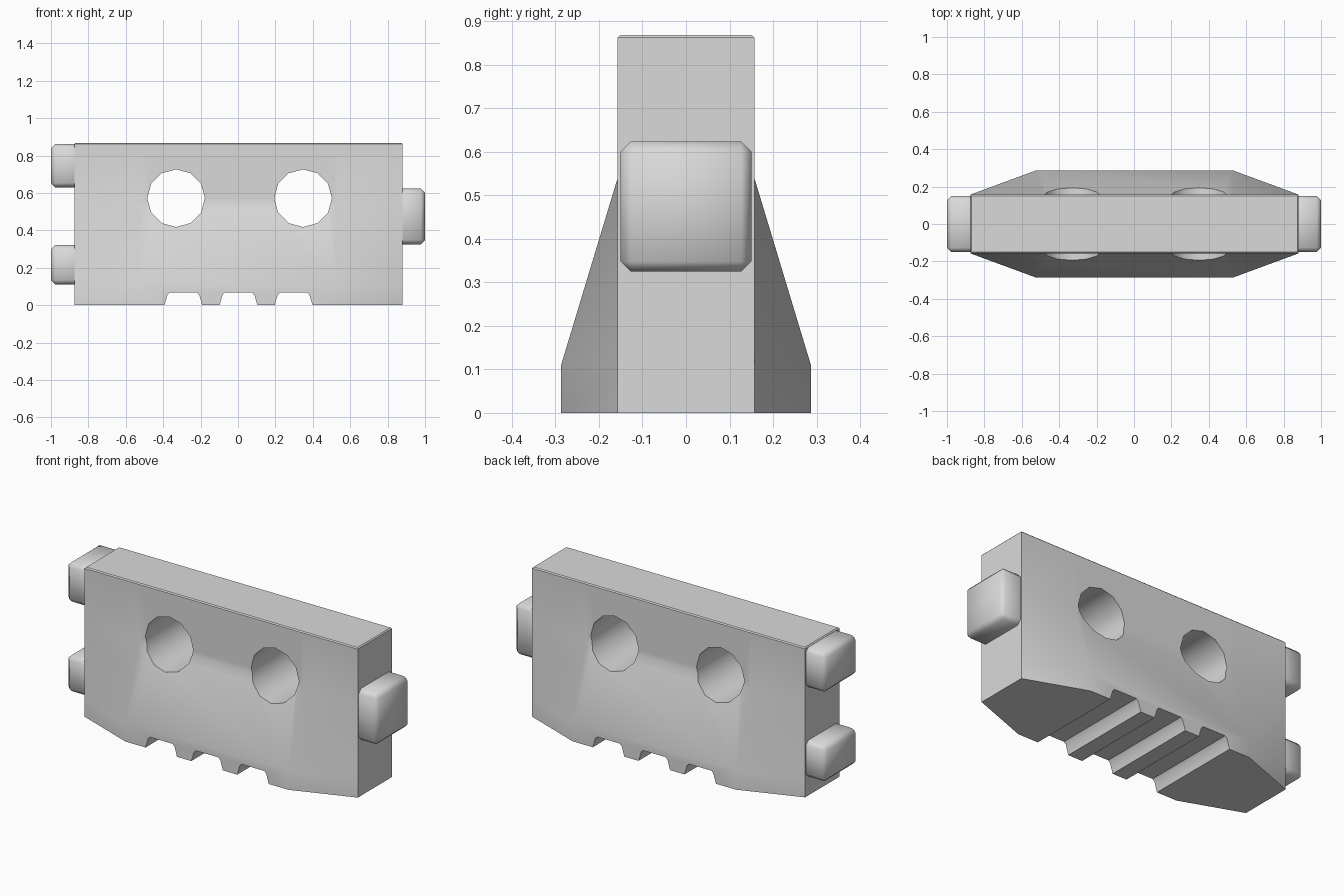
import bpy, bmesh, math

cube = bpy.data.objects.get("Cube")
if cube:
    bpy.data.objects.remove(cube, do_unlink=True)

concrete = bpy.data.materials.new("concrete_grey")
concrete.use_nodes = True
grey = (0.7, 0.7, 0.7, 1)
concrete.diffuse_color = grey
concrete.node_tree.nodes["Principled BSDF"].inputs["Base Color"].default_value = grey


def finish(name, bm):
    bmesh.ops.recalc_face_normals(bm, faces=bm.faces[:])
    mesh = bpy.data.meshes.new(name)
    bm.to_mesh(mesh)
    bm.free()
    obj = bpy.data.objects.new(name, mesh)
    bpy.context.collection.objects.link(obj)
    mesh.materials.append(concrete)
    return obj


def loft(name, rings):
    """Skin a stack of closed rings and cap both ends."""
    bm = bmesh.new()
    loops = [[bm.verts.new(p) for p in ring] for ring in rings]
    n = len(loops[0])
    for a, b in zip(loops, loops[1:]):
        for i in range(n):
            j = (i + 1) % n
            bm.faces.new((a[i], a[j], b[j], b[i]))
    bm.faces.new(loops[0])
    bm.faces.new(loops[-1])
    return finish(name, bm)


def extrude_y(name, outline, depth=0.5):
    return loft(name, [[(x, y, z) for x, z in outline] for y in (-depth, depth)])


def smooth(obj, degrees):
    bpy.ops.object.select_all(action="DESELECT")
    obj.select_set(True)
    bpy.context.view_layer.objects.active = obj
    bpy.ops.object.shade_smooth_by_angle(angle=math.radians(degrees))


# Barrier body: flared foot, tapered ends, slim upper wall
MID, HALF, END = 0.0025, 0.8775, 0.157


def body_ring(z, width, inset=0):
    hx, end = HALF - inset, END - inset
    quarter = [(hx, end), (0.525, width - inset)]
    pts = quarter + [(-x, y) for x, y in reversed(quarter)]
    pts += [(-x, -y) for x, y in pts]
    return [(MID + x, y, z) for x, y in pts]


body = loft("barrier_body", [
    body_ring(0, 0.287), body_ring(0.11, 0.287), body_ring(0.54, END),
    body_ring(0.862, END), body_ring(0.868, END, 0.006)])

# Round lifting holes and drainage notches
cutters = []
for x in (-0.331, 0.348):
    circle = [(x + 0.154 * math.cos(i * math.tau / 12),
               0.572 + 0.154 * math.sin(i * math.tau / 12)) for i in range(12)]
    cutters.append(extrude_y("hole_cutter", circle))
for x in (-0.292, 0.0025, 0.297):
    half = [(0.107, -0.02), (0.085, 0.055), (0.072, 0.068)]
    outline = [(x + u, z) for u, z in half] + [(x - u, z) for u, z in reversed(half)]
    cutters.append(extrude_y("notch_cutter", outline))

bpy.context.view_layer.objects.active = body
for cutter in cutters:
    mod = body.modifiers.new("cut", "BOOLEAN")
    mod.operation, mod.solver, mod.object = "DIFFERENCE", "EXACT", cutter
    bpy.ops.object.modifier_apply(modifier=mod.name)
for cutter in cutters:
    bpy.data.objects.remove(cutter, do_unlink=True)
smooth(body, 35)


# Interlocking end blocks with softened edges
def block(name, x0, x1, z0, z1):
    bm = bmesh.new()
    bmesh.ops.create_cube(bm, size=1)
    for v in bm.verts:
        v.co = ((x0 + x1) / 2 + v.co.x * (x1 - x0), v.co.y * 0.3,
                (z0 + z1) / 2 + v.co.z * (z1 - z0))
    bmesh.ops.bevel(bm, geom=bm.edges[:], offset=0.023, segments=1, affect="EDGES")
    smooth(finish(name, bm), 60)


block("left_end_block", 0.8, 1.0, 0.325, 0.623)
block("upper_right_end_block", -1.0, -0.8, 0.63, 0.861)
block("lower_right_end_block", -1.0, -0.8, 0.11, 0.321)
